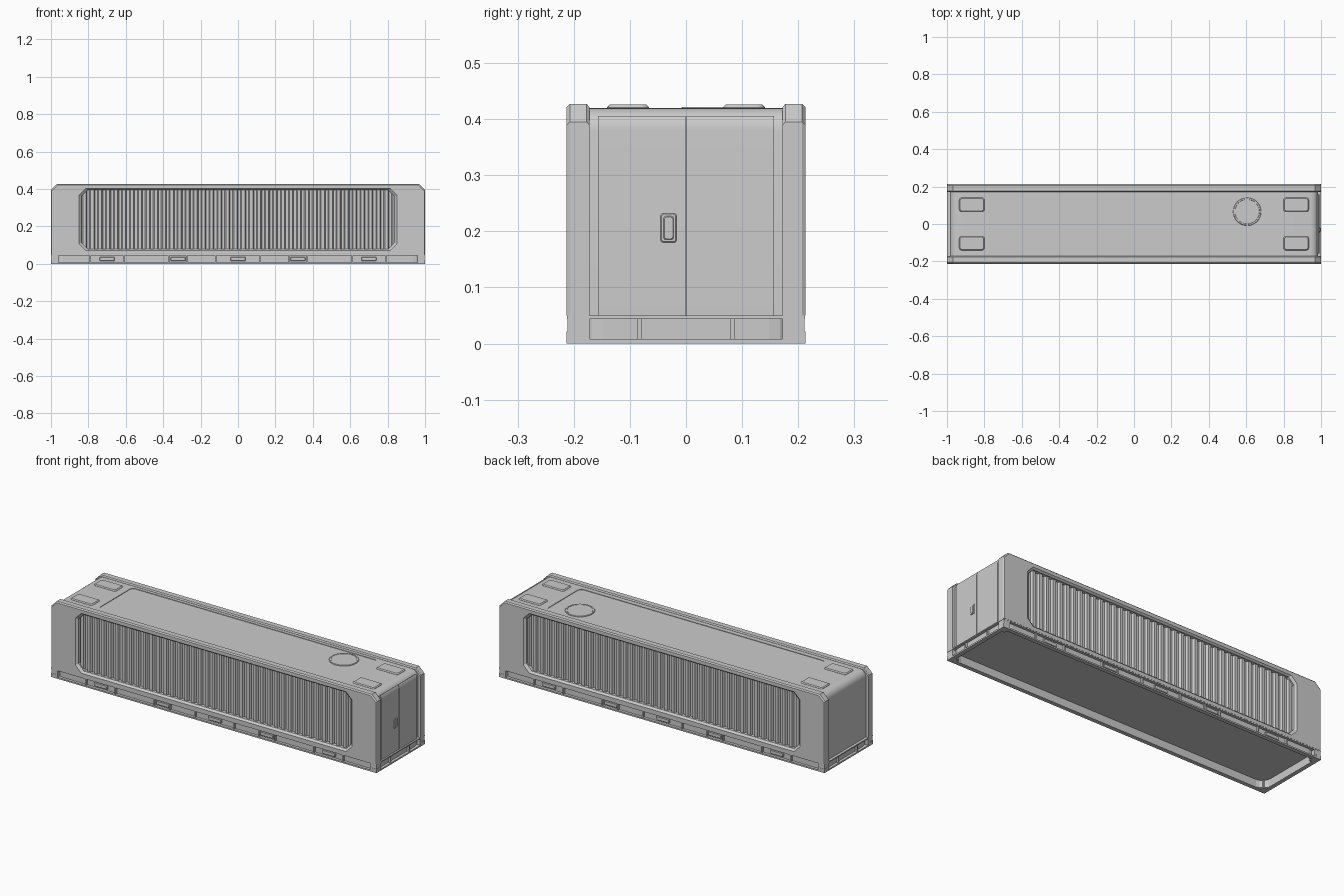
import bpy, bmesh
from math import sin, cos, pi, radians

if "Cube" in bpy.data.objects:
    bpy.data.objects.remove(bpy.data.objects["Cube"])


def loft(name, rings, loop=False, smooth=False):
    """Skin equal-length rings of 3D points; cap the ends or join last to first."""
    bm = bmesh.new()
    vs = [[bm.verts.new(p) for p in r] for r in rings]
    n = len(vs[0])
    for a, b in zip(vs, vs[1:] + (vs[:1] if loop else [])):
        for i in range(n):
            j = (i + 1) % n
            bm.faces.new((a[i], a[j], b[j], b[i]))
    if not loop:
        bm.faces.new(vs[0])
        bm.faces.new(vs[-1])
    bmesh.ops.recalc_face_normals(bm, faces=bm.faces)
    me = bpy.data.meshes.new(name)
    bm.to_mesh(me)
    bm.free()
    ob = bpy.data.objects.new(name, me)
    bpy.context.collection.objects.link(ob)
    if smooth:
        bpy.ops.object.select_all(action='DESELECT')
        bpy.context.view_layer.objects.active = ob
        ob.select_set(True)
        bpy.ops.object.shade_smooth_by_angle(angle=radians(30))
    return ob


def rrect(cx, cy, w, h, r, seg=4):
    """Rounded rectangle outline."""
    pts = []
    for k, (sx, sy) in enumerate([(1, 1), (-1, 1), (-1, -1), (1, -1)]):
        for i in range(seg + 1):
            a = (k + i / seg) * pi / 2
            pts.append((cx + sx * (w / 2 - r) + r * cos(a), cy + sy * (h / 2 - r) + r * sin(a)))
    return pts


def plate(name, cx, cy, w, h, r, z0, z1, bev=0.0):
    """Upright rounded block with a chamfered top."""
    levels = [(z0, 0), (z1 - bev, 0), (z1, bev)] if bev else [(z0, 0), (z1, 0)]
    return loft(name, [[(x, y, z) for x, y in rrect(cx, cy, w - 2 * i, h - 2 * i, r - i * 0.5)]
                       for z, i in levels])


def box(name, x0, x1, y0, y1, z0, z1):
    return loft(name, [[(x0, y0, z), (x1, y0, z), (x1, y1, z), (x0, y1, z)] for z in (z0, z1)])


def octagon(x, zt, zb, ct, cb):
    """Eight-point outline: chamfer ct at the top, cb (x, z) at the bottom."""
    half = [(x - ct, zt), (x, zt - ct), (x, zb + cb[1]), (x - cb[0], zb)]
    return half + [(-px, pz) for px, pz in reversed(half)]


# Main body with rounded top ends
def end_arc(r, a0, a1, n=6):
    return [(0.945 + r * cos(a0 + (a1 - a0) * i / n), 0.380 + r * sin(a0 + (a1 - a0) * i / n))
            for i in range(n + 1)]


half = [(0.985, 0.045)] + end_arc(0.04, 0, pi / 2)
prof = half + [(-x, z) for x, z in reversed(half)]
body = loft("body", [[(x, y, z) for x, z in prof] for y in (-0.173, 0.173)], smooth=True)

# Shallow sunk roof panel
cutter = plate("roof_panel_cutter", -0.003, 0.004, 1.51, 0.30, 0.022, 0.417, 0.45)
cutter.hide_render = True
cutter.hide_set(True)
cut = body.modifiers.new("roof_panel", 'BOOLEAN')
cut.operation, cut.object, cut.solver = 'DIFFERENCE', cutter, 'EXACT'

# Door leaves wrapping over the rounded end
arc = end_arc(0.046, 0, radians(34), 4)
door = [(0.96, 0.05), (0.991, 0.05)] + arc + [(0.96, 0.39)]
for side, y0, y1 in (("left", -0.157, -0.0012), ("right", 0.0012, 0.157)):
    loft("door_" + side, [[(x, y, z) for x, z in door] for y in (y0, y1)], smooth=True)

# Door handle: plate frame with a raised grip
for name, w, h, x1 in (("handle_plate", 0.028, 0.052, 0.994), ("handle_grip", 0.018, 0.042, 0.997)):
    loft(name, [[(x, y, z) for y, z in rrect(-0.031, 0.206, w - i, h - i, 0.004, 2)]
                for x, i in ((0.98, 0), (x1 - 0.002, 0), (x1, 0.003))])

# Side frames with chamfered window and corrugated walls
PITCH, COUNT = 0.0425, 40
for s, side in ((-1, "front"), (1, "back")):
    rings = [
        (0.172, octagon(1.0, 0.421, 0.05, 0.032, (0, 0.05))),
        (0.177, octagon(1.0, 0.427, 0.05, 0.032, (0, 0.05))),
        (0.207, octagon(1.0, 0.427, 0.05, 0.032, (0, 0.05))),
        (0.213, octagon(0.996, 0.421, 0.05, 0.032, (0, 0.05))),
        (0.213, octagon(0.85, 0.402, 0.070, 0.036, (0.036, 0.036))),
        (0.203, octagon(0.838, 0.394, 0.080, 0.034, (0.034, 0.034))),
        (0.172, octagon(0.838, 0.394, 0.080, 0.034, (0.034, 0.034))),
    ]
    loft("side_frame_" + side, [[(x, s * y, z) for x, z in r] for y, r in rings], loop=True)

    wall = [(-0.85, 0.168)]
    for k in range(COUNT):
        x = -0.85 + k * PITCH
        wall += [(x, 0.184), (x + 0.014, 0.184), (x + 0.020, 0.196), (x + 0.0365, 0.196)]
    wall += [(0.85, 0.184), (0.85, 0.168)]
    loft("corrugated_wall_" + side, [[(x, s * y, z) for x, y in wall] for z in (0.075, 0.398)])

# Round roof hatch and corner pads
loft("roof_hatch", [[(0.605 + r * cos(i * pi / 16), 0.066 + r * sin(i * pi / 16), z) for i in range(32)]
                    for r, z in ((0.075, 0.41), (0.075, 0.4195), (0.073, 0.4215),
                                 (0.066, 0.4215), (0.065, 0.4205))])
for sx in (-1, 1):
    for sy in (-1, 1):
        plate("roof_pad", sx * 0.867, sy * 0.103, 0.135, 0.075, 0.012, 0.41, 0.426, 0.005)

# Base: top rail with sunk floor, hollow skirt and bottom ring
box("base_top_rail", -1, 1, -0.212, 0.212, 0.044, 0.05)
skirt = [(1.970, 0.396, 0.044), (1.970, 0.396, 0.004), (1.958, 0.384, 0.004), (1.958, 0.384, 0.044)]
loft("base_skirt", [[(x, y, z) for x, y in rrect(0, 0, w, h, 0.05)] for w, h, z in skirt], loop=True)
outer = [(-1, -1), (1, -1), (1, 1), (-1, 1)]
loft("base_bottom_ring", [[(x * a, y * b, z) for x, y in outer] for a, b, z in
                          ((1, 0.213, 0), (1, 0.213, 0.008), (0.977, 0.190, 0.008), (0.977, 0.190, 0))],
     loop=True)

# Corner posts and castings of the base
for sx in (-1, 1):
    for sy in (-1, 1):
        box("base_corner", *sorted((sx * 0.96, sx * 0.998)), *sorted((sy * 0.172, sy * 0.2115)), 0, 0.05)
        box("corner_casting", *sorted((sx * 0.97, sx * 1.0)), *sorted((sy * 0.184, sy * 0.213)), 0, 0.021)

# Ribs in the base recess, and lifting pocket blocks
for s in (-1, 1):
    for x in (0.12, 0.275, 0.37, 0.61, 0.79):
        for sx in (-1, 1):
            box("side_rib", sx * x - 0.004, sx * x + 0.004, *sorted((s * 0.193, s * 0.208)), 0.004, 0.047)
    for x in (-0.7, -0.32, 0, 0.32, 0.7):
        loft("pocket_block", [[(px, s * y, pz) for px, pz in rrect(x, 0.026, 0.08 - i, 0.022 - i, 0.004, 2)]
                              for y, i in ((0.193, 0), (0.203, 0), (0.206, 0.005))])
    for y in (-0.082, 0.082):
        box("end_rib", *sorted((s * 0.98, s * 0.996)), y - 0.004, y + 0.004, 0.004, 0.047)
